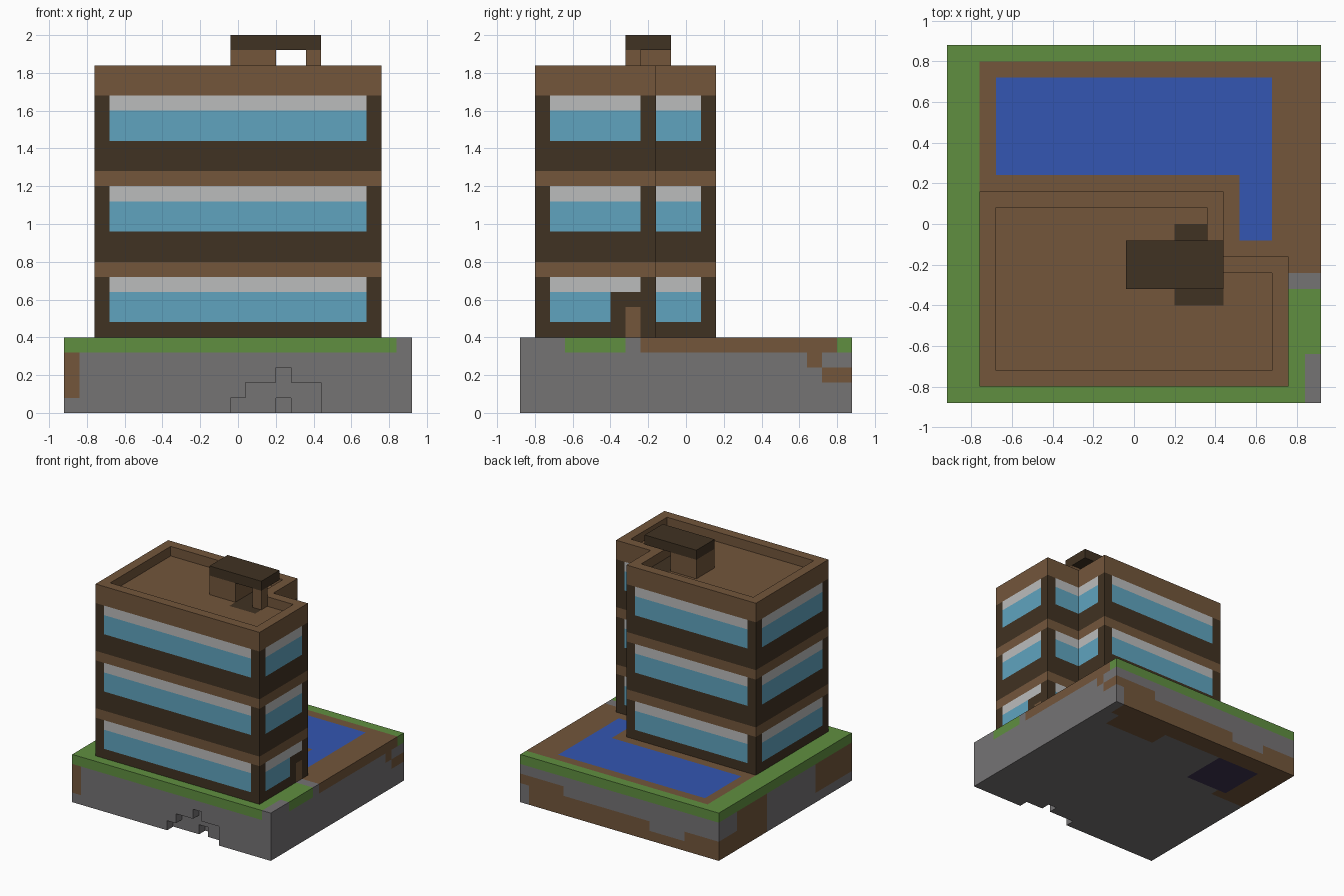
import bpy
import bmesh
from itertools import product
from mathutils import Vector

UNIT = 0.08                       # side of one building block
ORIGIN = Vector((11.5, 11, 0))    # grid position of the model's centre

if "Cube" in bpy.data.objects:
    bpy.data.objects.remove(bpy.data.objects["Cube"])


def make_material(name, hex_code):
    """Flat material from an sRGB hex code, stored as linear values."""
    srgb = [int(hex_code[i:i + 2], 16) / 255 for i in (0, 2, 4)]
    colour = [c / 12.92 if c < 0.04 else ((c + 0.055) / 1.055) ** 2.4 for c in srgb]
    mat = bpy.data.materials.new(name)
    mat.use_nodes = True
    mat.diffuse_color = (*colour, 1)
    shader = next(n for n in mat.node_tree.nodes if n.type == 'BSDF_PRINCIPLED')
    shader.inputs["Base Color"].default_value = (*colour, 1)
    shader.inputs["Roughness"].default_value = 0.9
    return mat


materials = {name: make_material(name, code) for name, code in (
    ("stone", "757374"), ("soil", "73563B"), ("grass", "608F40"),
    ("water", "3356B2"), ("dark_wood", "403222"), ("glass", "60A4BF"),
    ("blind", "BBBCBC"), ("obsidian", "3E3250"))}
palette = list(materials)


def inside(point, box):
    return all(box[2 * a] <= point[a] <= box[2 * a + 1] for a in range(3))


def build(name, solids, colour, holes=(), paint=()):
    """Join grid boxes (x0, x1, y0, y1, z0, z1), carve holes, paint regions.

    A region that is flat in one direction paints only the wall lying in it.
    """
    def cells(boxes):
        return {c for b in boxes
                for c in product(range(*b[:2]), range(*b[2:4]), range(*b[4:]))}

    filled = cells(solids) - cells(holes)
    bm = bmesh.new()
    corners = {}

    def corner(p):
        key = tuple(round(v) for v in p)
        if key not in corners:
            corners[key] = bm.verts.new((Vector(key) - ORIGIN) * UNIT)
        return corners[key]

    for cell in filled:
        for axis, side in product(range(3), (-1, 1)):
            normal = Vector((0, 0, 0))
            normal[axis] = side
            if tuple(int(c + n) for c, n in zip(cell, normal)) in filled:
                continue
            u = Vector((0, 0, 0))
            u[(axis + 1) % 3] = 0.5
            v = normal.cross(u)
            centre = Vector(cell) + Vector((0.5, 0.5, 0.5)) + normal / 2
            face = bm.faces.new([corner(centre + d) for d in (-u - v, u - v, u + v, v - u)])
            tint = colour
            for region_colour, region in paint:
                if inside(centre, region):
                    tint = region_colour
            face.material_index = palette.index(tint)
    # Merge flat areas that share a colour
    bmesh.ops.dissolve_limit(bm, angle_limit=0.01, verts=bm.verts[:],
                             edges=bm.edges[:], delimit={'MATERIAL'})
    mesh = bpy.data.meshes.new(name)
    bm.to_mesh(mesh)
    bm.free()
    for mat in materials.values():
        mesh.materials.append(mat)
    obj = bpy.data.objects.new(name, mesh)
    bpy.context.collection.objects.link(obj)
    return obj


# Ground: turf rim, bare yard, paving and pool
yard = [
    ("grass", (0, 23, 0, 22, 4, 5)),
    ("soil", (2, 23, 1, 21, 5, 5)),
    ("soil", (23, 23, 8, 21, 4, 5)),
    ("grass", (21, 23, 1, 7, 5, 5)),
    ("stone", (21, 23, 7, 8, 4, 5)),
    ("stone", (22, 23, 0, 3, 4, 5)),
    ("water", (3, 20, 14, 20, 5, 5)),
    ("water", (18, 20, 10, 14, 5, 5)),
]

# Ground: soil seams on the four sides
seams = [
    ("soil", (0, 1, 0, 0, 1, 4)),
    ("soil", (23, 23, 19, 20, 3, 4)),
    ("soil", (23, 23, 20, 22, 2, 3)),
    ("soil", (22, 23, 22, 22, 2, 3)),
    ("soil", (18, 22, 22, 22, 0, 3)),
    ("soil", (0, 18, 22, 22, 0, 2)),
    ("stone", (4, 8, 22, 22, 1, 2)),
    ("soil", (0, 0, 14, 19, 0, 4)),
    ("soil", (0, 0, 19, 22, 0, 2)),
    ("soil", (0, 0, 0, 6, 1, 4)),
]

# Ground: patches on the underside
underside = [
    ("soil", (0, 22, 20, 22, 0, 0)),
    ("soil", (15, 21, 18, 20, 0, 0)),
    ("soil", (0, 4, 14, 22, 0, 0)),
    ("obsidian", (3, 8, 15, 20, 0, 0)),
]

# Ground: small cave at the foot of the front
cave = [(11, 17, 0, 1, 0, 1), (12, 17, 0, 1, 1, 2),
        (14, 15, 0, 1, 2, 3), (14, 15, 0, 2, 0, 1)]

build("ground", [(0, 23, 0, 22, 0, 5)], "stone", cave, yard + seams + underside)

# Building: window strip on each wall, repeated on every floor
window_walls = [(3, 20, 1, 1), (21, 21, 2, 8), (17, 20, 9, 9),
                (17, 17, 9, 12), (3, 16, 13, 13), (2, 2, 2, 12)]
facade = []
for sill in (6, 12, 18):
    lintel = sill + 3
    for wall in window_walls:
        facade.append(("glass", (*wall, sill, lintel - 1)))
        facade.append(("blind", (*wall, lintel - 1, lintel)))
    facade.append(("soil", (2, 21, 1, 13, lintel, lintel + 1)))

facade += [
    ("soil", (2, 21, 1, 13, 22, 23)),         # parapet and roof
    ("dark_wood", (14, 17, 6, 11, 22, 22)),   # roof floor under the canopy
    ("dark_wood", (21, 21, 6, 8, 5, 8)),      # door surround
    ("soil", (21, 21, 7, 8, 5, 7)),           # door
]

build("building", [(2, 17, 1, 13, 5, 23), (2, 21, 1, 9, 5, 23)], "dark_wood",
      [(3, 16, 2, 12, 22, 23), (3, 20, 2, 8, 22, 23)], facade)

# Rooftop shelter
build("shelter_block", [(11, 14, 7, 10, 22, 24)], "soil")
build("shelter_post", [(16, 17, 7, 8, 22, 24)], "soil")
build("shelter_canopy", [(11, 17, 7, 10, 24, 25)], "dark_wood")
